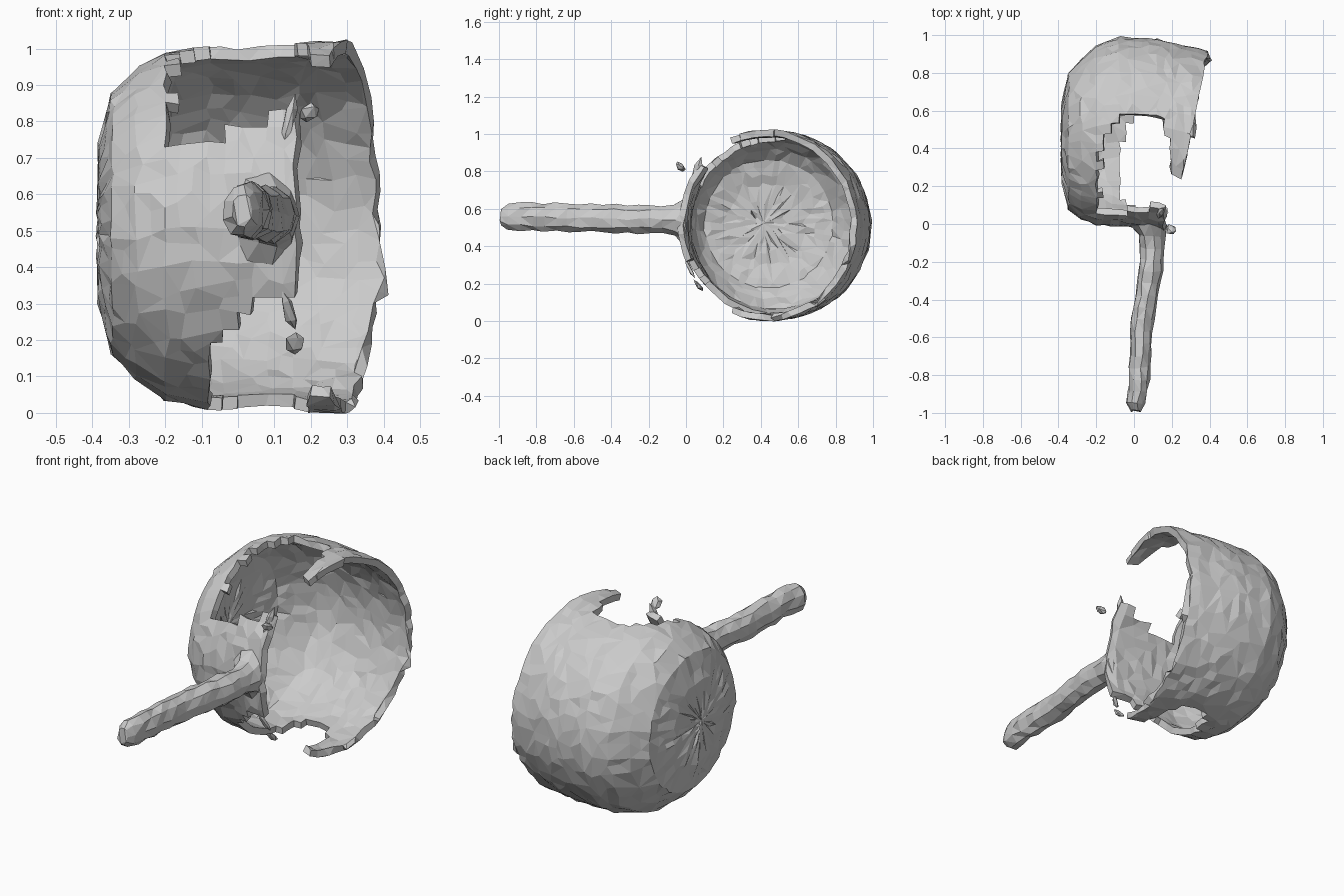
import bpy, bmesh, math, random
from mathutils import Vector

if "Cube" in bpy.data.objects:
    bpy.data.objects.remove(bpy.data.objects["Cube"])

random.seed(4)
grey = bpy.data.materials.new("plain grey")
grey.diffuse_color = (0.6, 0.6, 0.6, 1)
grey.use_nodes = True
grey.node_tree.nodes["Principled BSDF"].inputs["Base Color"].default_value = grey.diffuse_color


def add_object(name, bm):
    me = bpy.data.meshes.new(name)
    bm.to_mesh(me)
    bm.free()
    me.materials.append(grey)
    ob = bpy.data.objects.new(name, me)
    bpy.context.collection.objects.link(ob)
    return ob


def lerp_table(table, x):
    """Interpolate rows (key, values...) at x."""
    for a, b in zip(table, table[1:]):
        if x <= b[0]:
            t = (x - a[0]) / (b[0] - a[0])
            return [p + (q - p) * t for p, q in zip(a[1:], b[1:])]
    return list(table[-1][1:])


def jitter(bm, amount):
    for v in bm.verts:
        v.co += Vector([random.uniform(-amount, amount) for _ in range(3)])


def loft(bm, rings):
    """Skin a list of vertex rings with quads."""
    n = len(rings[0])
    for a, b in zip(rings, rings[1:]):
        for k in range(n):
            bm.faces.new((a[k], a[(k + 1) % n], b[(k + 1) % n], b[k]))


# Broken bowl: barrel around the x axis, domed floor on the left
def missing(c):
    x, y, z = c
    if y < 0.21 and x > 0.15:
        return True
    left = -0.18 if z > 0.5 else -0.08
    mid, half = (left + 0.21) / 2, (0.21 - left) / 2
    if y < 0.25:
        inside = x > left
    else:
        inside = abs((x - mid) / half) ** 2.4 + abs((y - 0.25) / 0.35) ** 2.4 < 1
    if not inside:
        return False
    # surviving tongue of the front wall that carries the handle
    top = 0.74 + 0.1 * max(0, (x + 0.1) / 0.25)
    low = 0.2 + 0.8 * max(0, min(0.15, x + 0.06))
    return not (y < 0.25 and low < z < top)


# Profile rows: step, x, radius, centre y, centre z
profile = [(0, -0.385, 0.05, 0.42, 0.52), (3, -0.38, 0.22, 0.43, 0.52),
           (6, -0.345, 0.36, 0.44, 0.52), (8, -0.28, 0.425, 0.45, 0.52),
           (10, -0.20, 0.475, 0.47, 0.51), (13, -0.08, 0.50, 0.49, 0.51),
           (18, 0.12, 0.505, 0.475, 0.51), (23, 0.30, 0.512, 0.425, 0.512),
           (26, 0.42, 0.495, 0.41, 0.51)]
N = 64
bm = bmesh.new()
rings = []
for i in range(27):
    x, r, cy, cz = lerp_table(profile, i)
    rings.append([bm.verts.new((x, cy + r * math.cos(k * math.tau / N),
                                cz + r * math.sin(k * math.tau / N))) for k in range(N)])
loft(bm, rings)
centre = bm.verts.new((-0.385, 0.42, 0.52))
for k in range(N):
    bm.faces.new((centre, rings[0][(k + 1) % N], rings[0][k]))
# slanted rim
bmesh.ops.bisect_plane(bm, geom=bm.verts[:] + bm.edges[:] + bm.faces[:],
                       plane_co=(0.39, 0.92, 0), plane_no=(1, -0.2, 0), clear_outer=True)
gone = [f for f in bm.faces if missing(f.calc_center_median()
                                       + Vector((random.uniform(-.012, .012), 0, 0)))]
bmesh.ops.delete(bm, geom=gone, context='FACES')
jitter(bm, 0.006)
bowl = add_object("broken_bowl", bm)
wall = bowl.modifiers.new("wall", 'SOLIDIFY')
wall.thickness = 0.035
wall.offset = -1
facets = bowl.modifiers.new("facets", 'DECIMATE')
facets.ratio = 0.5

# Handle: rough rod that flares where it meets the wall
# Rows: y, centre x, centre z, radius x, radius z
path = [(-0.99, 0.01, 0.56, 0.03, 0.045), (-0.95, 0.01, 0.56, 0.052, 0.073),
        (-0.85, 0.025, 0.557, 0.055, 0.076), (-0.5, 0.045, 0.55, 0.062, 0.076),
        (-0.25, 0.09, 0.545, 0.068, 0.076), (-0.1, 0.095, 0.54, 0.066, 0.075),
        (-0.05, 0.095, 0.54, 0.07, 0.09), (0.0, 0.07, 0.53, 0.10, 0.14)]
bm = bmesh.new()
rings = []
for i in range(17):
    y = -0.99 if i == 0 else -0.95 + 0.95 * (i - 1) / 15
    cx, cz, rx, rz = lerp_table(path, y)
    rings.append([bm.verts.new((cx + rx * math.cos(k * math.tau / 9), y,
                                cz + rz * math.sin(k * math.tau / 9))) for k in range(9)])
loft(bm, rings[::-1])
bm.faces.new(rings[0])
bm.faces.new(rings[-1][::-1])
jitter(bm, 0.007)
bmesh.ops.triangulate(bm, faces=bm.faces[:])
bmesh.ops.recalc_face_normals(bm, faces=bm.faces[:])
add_object("handle", bm)


# Loose shards beside the broken edge
def shard(name, loc, size, tilt):
    bm = bmesh.new()
    bmesh.ops.create_icosphere(bm, subdivisions=1, radius=1)
    for v in bm.verts:
        v.co = Vector((v.co.x * size[0], v.co.y * size[1], v.co.z * size[2]))
        v.co += Vector((tilt[0], tilt[1], 0)) * v.co.z + Vector(loc)
    jitter(bm, 0.004)
    add_object(name, bm)


shard("upper_shard", (0.195, -0.03, 0.825), (0.03, 0.025, 0.027), (0.2, -0.4))
shard("tongue_spike", (0.14, 0.06, 0.80), (0.02, 0.025, 0.075), (0.2, 0.3))
shard("lower_sliver", (0.14, 0.02, 0.28), (0.016, 0.01, 0.055), (-0.3, -0.5))
shard("lower_shard", (0.155, 0.065, 0.19), (0.028, 0.015, 0.033), (0, -0.7))
